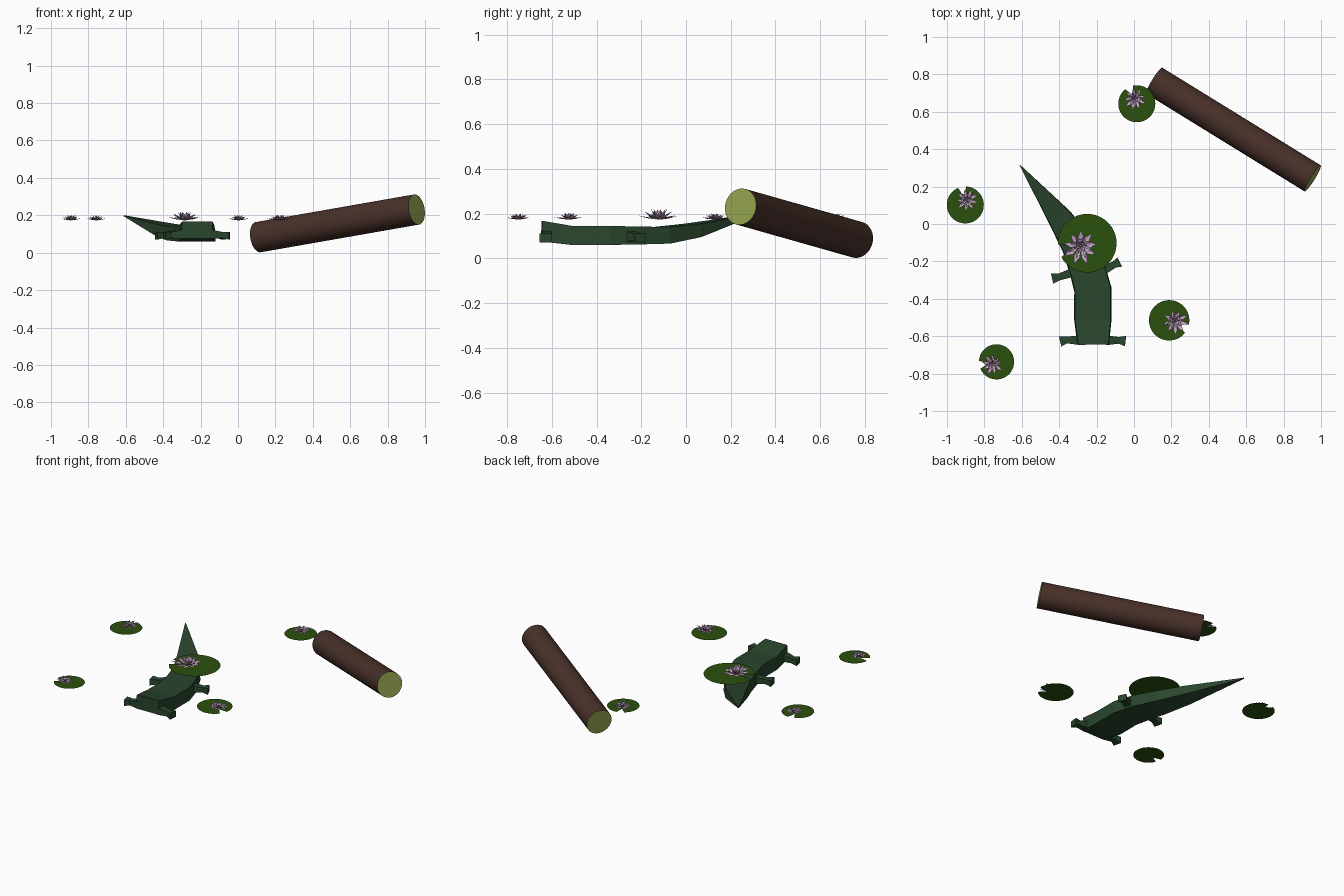
import bpy, bmesh, math, random
from mathutils import Vector

if "Cube" in bpy.data.objects:
    bpy.data.objects.remove(bpy.data.objects["Cube"])

random.seed(4)


def material(name, rgb):
    m = bpy.data.materials.new(name)
    m.diffuse_color = (*rgb, 1)
    m.use_nodes = True
    m.node_tree.nodes["Principled BSDF"].inputs["Base Color"].default_value = m.diffuse_color
    return m


HIDE = material("hide_green", (0.022, 0.06, 0.026))
BARK = material("bark_brown", (0.065, 0.03, 0.022))
WOOD = material("cut_wood", (0.29, 0.36, 0.08))
LEAF = material("leaf_green", (0.024, 0.083, 0.004))
PETAL = material("petal_pink", (0.62, 0.40, 0.62))


def finish(name, bm, *mats):
    me = bpy.data.meshes.new(name)
    bm.to_mesh(me)
    bm.free()
    for m in mats:
        me.materials.append(m)
    ob = bpy.data.objects.new(name, me)
    bpy.context.collection.objects.link(ob)
    return ob


def loft(name, stations, taper=1.0):
    """Box-section loft; station = x, y, bottom z, top z, half width."""
    bm = bmesh.new()
    pts = [Vector(s[:2]) for s in stations]
    rings = []
    for i, (x, y, z0, z1, w) in enumerate(stations):
        d = (pts[min(i + 1, len(pts) - 1)] - pts[max(i - 1, 0)]).normalized()
        n = Vector((-d.y, d.x))
        rings.append([bm.verts.new((x + n.x * s * w, y + n.y * s * w, z))
                      for s, w, z in ((-1, w, z0), (1, w, z0),
                                      (1, w * taper, z1), (-1, w * taper, z1))])
    for a, b in zip(rings, rings[1:]):
        for k in range(4):
            j = (k + 1) % 4
            bm.faces.new((a[k], a[j], b[j], b[k]))
    bm.faces.new(rings[0][::-1])
    bm.faces.new(rings[-1])
    bmesh.ops.recalc_face_normals(bm, faces=bm.faces)
    return finish(name, bm, HIDE)


# Reptile body and tail
loft("reptile_body", [
    (-0.218, -0.645, 0.075, 0.168, 0.085),
    (-0.22, -0.51, 0.06, 0.145, 0.10),
    (-0.22, -0.35, 0.06, 0.145, 0.10),
    (-0.25, -0.24, 0.062, 0.142, 0.097),
    (-0.305, -0.11, 0.066, 0.140, 0.085),
    (-0.395, 0.03, 0.095, 0.155, 0.066),
    (-0.61, 0.315, 0.195, 0.20, 0.002)], 0.95)

# Legs with flared feet: hip, ankle, toe
for name, hip, ankle, toe in (
        ("front_leg_left", (-0.28, -0.622), (-0.36, -0.62), (-0.395, -0.628)),
        ("front_leg_right", (-0.15, -0.622), (-0.08, -0.622), (-0.045, -0.626)),
        ("back_leg_left", (-0.30, -0.25), (-0.40, -0.283), (-0.438, -0.292)),
        ("back_leg_right", (-0.18, -0.255), (-0.105, -0.217), (-0.076, -0.203))):
    loft(name, [(*hip, 0.075, 0.125, 0.026), (*ankle, 0.078, 0.11, 0.018),
                (*toe, 0.07, 0.112, 0.028)])

# Floating log with cut ends
a, b = Vector((0.108, 0.766, 0.083)), Vector((0.955, 0.244, 0.231))
bm = bmesh.new()
bmesh.ops.create_cone(bm, cap_ends=True, segments=32, radius1=0.082,
                      radius2=0.082, depth=(b - a).length)
for f in bm.faces:
    f.smooth = len(f.verts) == 4
    f.material_index = 0 if f.smooth else 1
for e in bm.edges:
    e.smooth = all(f.smooth for f in e.link_faces)
log = finish("log", bm, BARK, WOOD)
log.location = (a + b) / 2
log.rotation_mode = 'QUATERNION'
log.rotation_quaternion = (b - a).to_track_quat('Z', 'Y')


def lily_pad(name, x, y, r, notch, z=0.17):
    bm = bmesh.new()
    start = math.radians(notch + 13)
    sweep = math.radians(334)
    rim = [bm.verts.new((x + r * math.cos(start + sweep * i / 36),
                         y + r * math.sin(start + sweep * i / 36), z))
           for i in range(37)]
    n = math.radians(notch)
    hub = bm.verts.new((x + r * 0.45 * math.cos(n), y + r * 0.45 * math.sin(n), z))
    for p, q in zip(rim, rim[1:]):
        bm.faces.new((hub, p, q))
    finish(name, bm, LEAF)


def flower(name, x, y, r, h, z=0.173):
    """Three rings of creased pointed petals, steeper towards the middle."""
    bm = bmesh.new()
    for count, reach, rise, half in ((9, 1.0, 0.4, 0.16), (8, 0.68, 0.75, 0.14),
                                     (6, 0.38, 1.0, 0.11)):
        phase = random.uniform(0, 1)
        for i in range(count):
            t = math.tau * (i + phase) / count
            L = r * reach * random.uniform(0.85, 1.05)

            def at(u, v, w):
                return bm.verts.new((x + u * math.cos(t) - v * math.sin(t),
                                     y + u * math.sin(t) + v * math.cos(t), z + w))
            base, tip = at(0.05 * r, 0, 0), at(L, 0, h * rise)
            crease = at(L * 0.55, 0, h * rise * 0.35)
            for s in (1, -1):
                side = at(L * 0.55, s * half * r, h * rise * 0.55)
                for tri in ((base, crease, side), (crease, tip, side)):
                    bm.faces.new(tri if s > 0 else tri[::-1])
    finish(name, bm, PETAL)


# Lily pads, each with a blossom beside its notch
for i, (x, y, r, notch, fx, fy, fr, fh) in enumerate((
        (-0.25, -0.103, 0.157, 195, -0.285, -0.12, 0.10, 0.046),
        (-0.902, 0.102, 0.099, 100, -0.893, 0.13, 0.064, 0.028),
        (0.015, 0.643, 0.099, 115, 0.003, 0.668, 0.064, 0.028),
        (0.188, -0.515, 0.108, -25, 0.222, -0.522, 0.07, 0.03),
        (-0.735, -0.737, 0.094, 190, -0.758, -0.75, 0.062, 0.027)), 1):
    lily_pad(f"lily_pad_{i}", x, y, r, notch)
    flower(f"lily_flower_{i}", fx, fy, fr, fh)
